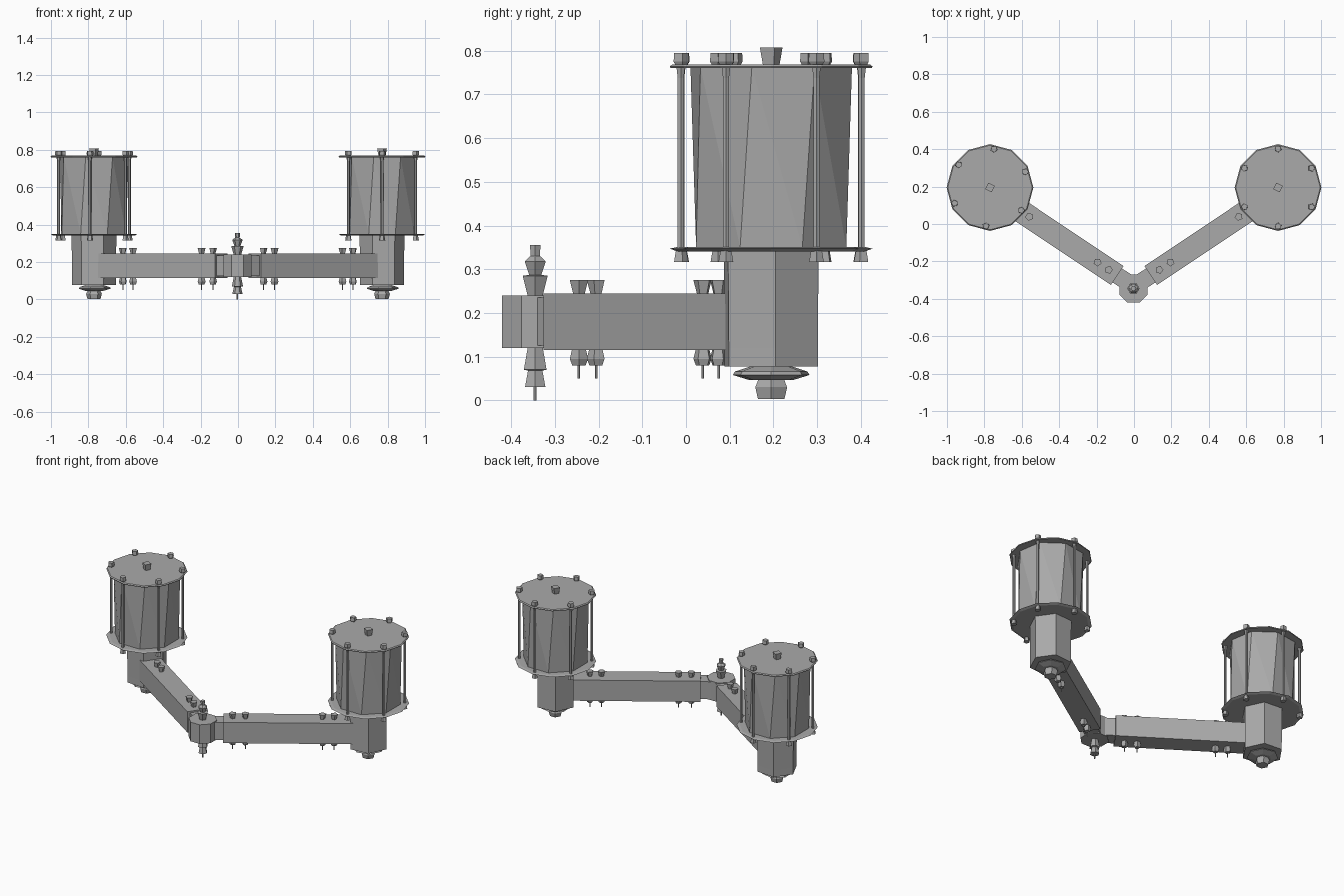
import bpy
import bmesh
from math import sin, cos, pi, radians, atan2, hypot
from mathutils import Matrix, Vector

cube = bpy.data.objects.get("Cube")
if cube:
    bpy.data.objects.remove(cube, do_unlink=True)

grey = bpy.data.materials.new("plain_grey")
grey.use_nodes = True
GREY = (0.4, 0.4, 0.4, 1)
grey.diffuse_color = GREY
grey.node_tree.nodes["Principled BSDF"].inputs["Base Color"].default_value = GREY


def finish(name, bm):
    bmesh.ops.recalc_face_normals(bm, faces=bm.faces)
    mesh = bpy.data.meshes.new(name)
    bm.to_mesh(mesh)
    bm.free()
    mesh.materials.append(grey)
    obj = bpy.data.objects.new(name, mesh)
    bpy.context.collection.objects.link(obj)
    return obj


def turned(name, x, y, profile, sides, turn=0.0, twist=0.0):
    """Closed flat-sided solid from (radius, z) rings; twist turns each next ring."""
    bm = bmesh.new()
    rings = []
    for k, (r, z) in enumerate(profile):
        a0 = turn + twist * k
        rings.append([bm.verts.new((x + r * cos(a0 + 2 * pi * i / sides),
                                    y + r * sin(a0 + 2 * pi * i / sides), z))
                      for i in range(sides)])
    for low, high in zip(rings, rings[1:]):
        for i in range(sides):
            j = (i + 1) % sides
            bm.faces.new((low[i], low[j], high[j], high[i]))
    bm.faces.new(rings[0])
    bm.faces.new(rings[-1])
    if twist:
        bmesh.ops.triangulate(bm, faces=[f for f in bm.faces if len(f.verts) == 4])
    return finish(name, bm)


def beam(name, start, end, width, z0, z1):
    """Square beam laid between two points on the ground plan."""
    dx, dy = end[0] - start[0], end[1] - start[1]
    mid = Vector(((start[0] + end[0]) / 2, (start[1] + end[1]) / 2, (z0 + z1) / 2))
    matrix = (Matrix.Translation(mid) @ Matrix.Rotation(atan2(dy, dx), 4, 'Z')
              @ Matrix.Diagonal((hypot(dx, dy), width, z1 - z0, 1)))
    bm = bmesh.new()
    bmesh.ops.create_cube(bm, size=1, matrix=matrix)
    return finish(name, bm)


def arm_y(x):
    return -0.275 + (abs(x) - 0.09) * 0.667


# Central hub and its tall bolt
HX, HY = -0.003, -0.345
turned("hub", HX, HY, [(0.082, 0.12), (0.082, 0.24)], 8, pi / 8)
turned("hub_bolt_top", HX, HY, [(0.02, 0.24), (0.033, 0.285), (0.016, 0.287),
                                (0.028, 0.318), (0.016, 0.328), (0.012, 0.33),
                                (0.014, 0.355)], 6)
turned("hub_bolt_bottom", HX, HY, [(0.004, 0), (0.004, 0.03), (0.027, 0.03),
                                   (0.019, 0.068), (0.03, 0.07), (0.02, 0.12)], 6)

for side, label in ((1, "left"), (-1, "right")):
    cx, cy = 0.77 * side, 0.195
    inward = atan2(arm_y(0.09) - cy, -0.68 * side)

    # Arm with four through bolts
    beam(label + "_arm", (0.09 * side, arm_y(0.09)), (0.72 * side, arm_y(0.72)),
         0.122, 0.115, 0.245)
    beam(label + "_hub_link", (0.02 * side, -0.32), (0.11 * side, arm_y(0.11)),
         0.09, 0.125, 0.235)
    for n, bx in enumerate((0.135, 0.195, 0.56, 0.615)):
        x, y = bx * side, arm_y(bx)
        turned(f"{label}_arm_bolt_head_{n}", x, y, [(0.014, 0.245), (0.022, 0.275)], 5, n)
        turned(f"{label}_arm_bolt_nut_{n}", x, y,
               [(0.003, 0.05), (0.003, 0.08), (0.016, 0.08), (0.022, 0.095),
                (0.017, 0.115)], 5, n)

    # Column under the drum, with foot washer and nut
    turned(label + "_column", cx, cy, [(0.118, 0.077), (0.118, 0.12), (0.12, 0.345)],
           6, inward + pi / 6)
    turned(label + "_foot_washer", cx, cy, [(0.05, 0.046), (0.09, 0.058), (0.085, 0.066),
                                            (0.05, 0.077)], 7)
    turned(label + "_foot_nut", cx, cy, [(0.035, 0.003), (0.042, 0.03), (0.032, 0.052)], 6)

    # Drum between two thin plates
    turned(label + "_drum", cx, cy, [(0.186, 0.35), (0.19, 0.762)], 8, pi / 8, radians(9))
    turned(label + "_lower_plate", cx, cy, [(0.215, 0.341), (0.232, 0.347), (0.215, 0.351)], 12)
    turned(label + "_upper_plate", cx, cy, [(0.23, 0.76), (0.232, 0.764), (0.226, 0.769)], 12)
    turned(label + "_top_nut", cx, cy, [(0.02, 0.768), (0.027, 0.807)], 4, 0.3)

    # Six tie rods around each drum
    offset = radians(30 if side > 0 else 24)
    for n in range(6):
        a = offset + n * pi / 3
        x, y = cx + 0.207 * cos(a), cy + 0.207 * sin(a)
        turned(f"{label}_rod_{n}", x, y, [(0.008, 0.345), (0.008, 0.765)], 6)
        turned(f"{label}_rod_collar_{n}", x, y, [(0.008, 0.738), (0.011, 0.76)], 6)
        turned(f"{label}_rod_head_{n}", x, y, [(0.014, 0.767), (0.019, 0.775),
                                               (0.018, 0.795)], 5, n)
        turned(f"{label}_rod_nut_{n}", x, y, [(0.018, 0.316), (0.013, 0.343)], 5, n)
